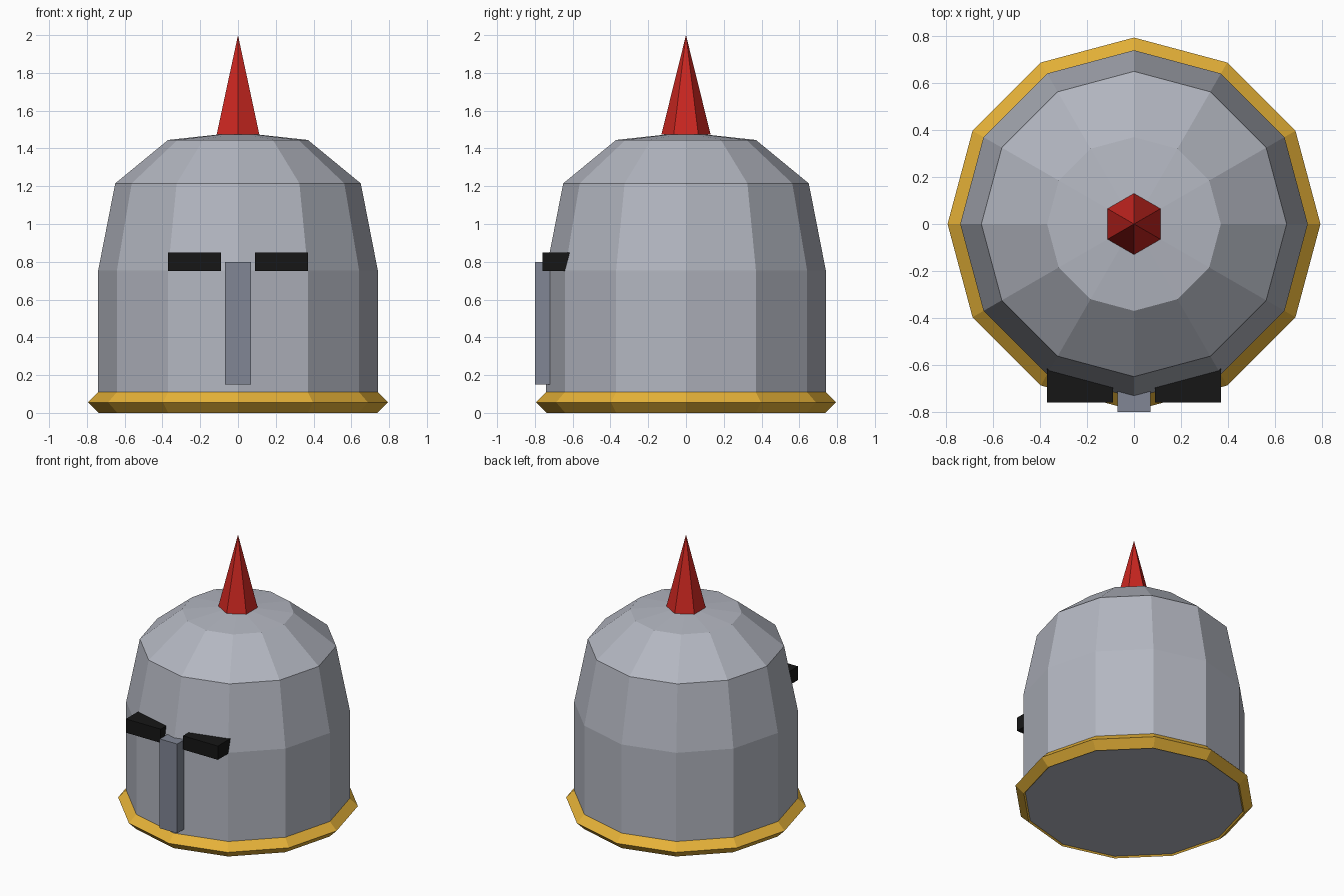
import bpy, bmesh, math

if "Cube" in bpy.data.objects:
    bpy.data.objects.remove(bpy.data.objects["Cube"])


def material(name, rgb):
    m = bpy.data.materials.new(name)
    m.diffuse_color = (*rgb, 1)
    m.use_nodes = True
    m.node_tree.nodes["Principled BSDF"].inputs["Base Color"].default_value = m.diffuse_color
    return m


steel = material("steel", (0.45, 0.47, 0.53))
dark_steel = material("dark_steel", (0.22, 0.24, 0.30))
gold = material("gold", (0.80, 0.45, 0.04))
red = material("red", (0.60, 0.02, 0.015))
black = material("black", (0.008, 0.008, 0.008))


def finish(obj, name, mat):
    obj.name = name
    obj.data.name = name
    obj.data.materials.append(mat)
    return obj


def lathe(name, profile, sides, mat):
    """Spin an (r, z) profile about the z axis."""
    bm = bmesh.new()
    vs = [bm.verts.new((r, 0, z)) for r, z in profile]
    edges = [bm.edges.new(pair) for pair in zip(vs, vs[1:])]
    bmesh.ops.spin(bm, geom=vs + edges, cent=(0, 0, 0), axis=(0, 0, 1),
                   angle=math.tau, steps=sides)
    bmesh.ops.remove_doubles(bm, verts=bm.verts, dist=1e-4)
    bmesh.ops.recalc_face_normals(bm, faces=bm.faces)
    me = bpy.data.meshes.new(name)
    bm.to_mesh(me)
    bm.free()
    obj = bpy.data.objects.new(name, me)
    bpy.context.collection.objects.link(obj)
    return finish(obj, name, mat)


def box(name, lo, hi, mat):
    bpy.ops.mesh.primitive_cube_add(
        size=1, location=[(a + b) / 2 for a, b in zip(lo, hi)])
    obj = bpy.context.object
    obj.scale = [b - a for a, b in zip(lo, hi)]
    bpy.ops.object.transform_apply(location=False, rotation=False, scale=True)
    return finish(obj, name, mat)


# Helmet shell: straight wall, domed top, closed underside
lathe("helmet_shell",
      [(0, 0.01), (0.74, 0.01), (0.74, 0.755), (0.65, 1.215),
       (0.37, 1.445), (0, 1.485)], 12, steel)

# Diamond-section rim band
bpy.ops.mesh.primitive_torus_add(major_segments=12, minor_segments=4,
                                 major_radius=0.738, minor_radius=0.056,
                                 location=(0, 0, 0.056))
finish(bpy.context.object, "rim_band", gold)

# Six-sided spike on the crown
bpy.ops.mesh.primitive_cone_add(vertices=6, radius1=0.13, radius2=0,
                                depth=0.525, location=(0, 0, 2 - 0.525 / 2))
finish(bpy.context.object, "crown_spike", red)

# Nose guard
box("nose_guard", (-0.07, -0.80, 0.15), (0.07, -0.68, 0.80), dark_steel)

# Eye slits, one each side
for side, label in ((-1, "right"), (1, "left")):
    x0, x1 = sorted((side * 0.09, side * 0.37))
    box(f"eye_slit_{label}", (x0, -0.76, 0.75), (x1, -0.60, 0.85), black)
